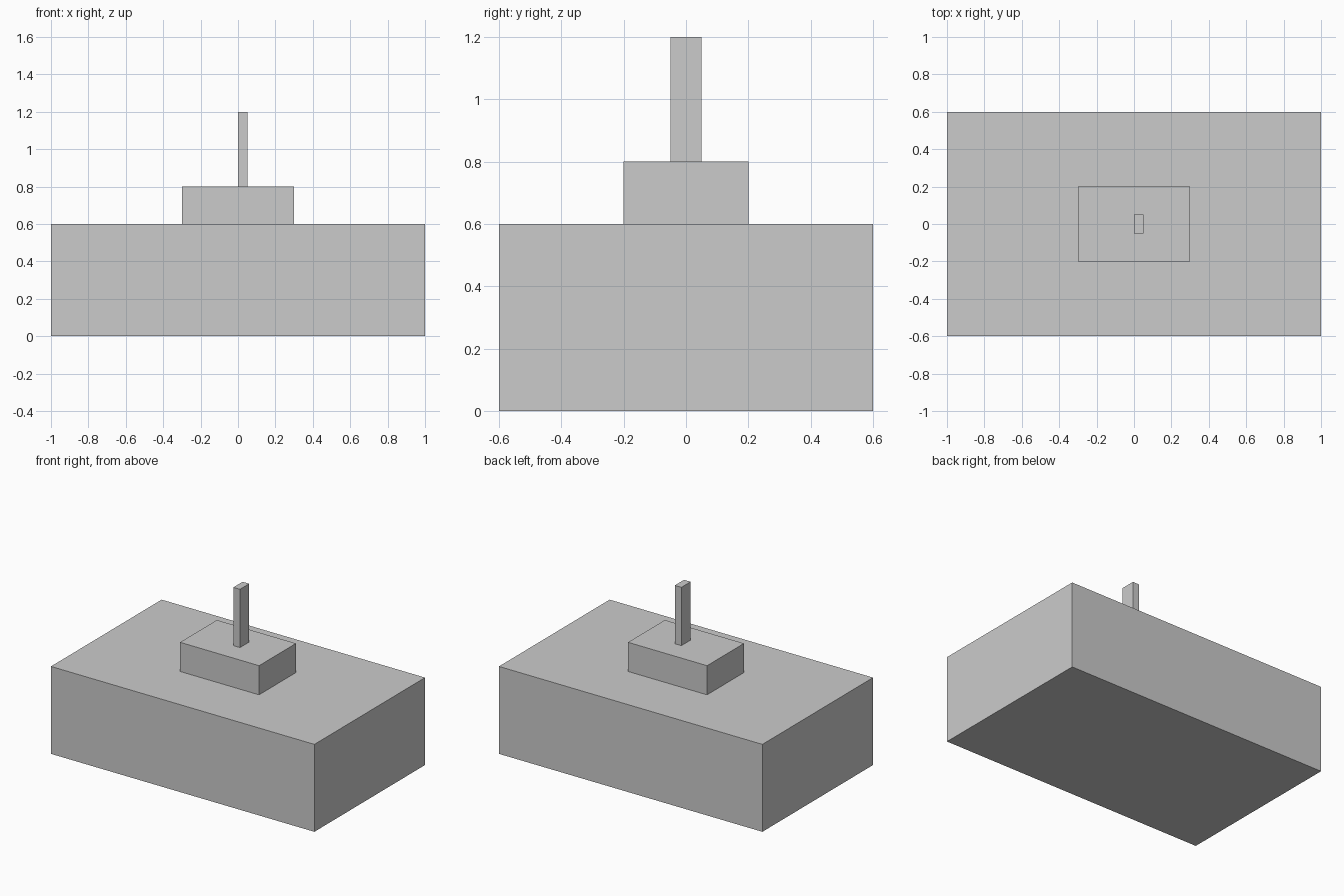
import bpy

if "Cube" in bpy.data.objects:
    bpy.data.objects.remove(bpy.data.objects["Cube"])


def box(name, x, y, z):
    """Add a box spanning the given (min, max) ranges."""
    spans = (x, y, z)
    bpy.ops.mesh.primitive_cube_add(size=1, location=[(a + b) / 2 for a, b in spans])
    obj = bpy.context.object
    obj.name = name
    obj.scale = [b - a for a, b in spans]
    bpy.ops.object.transform_apply(location=False, rotation=False, scale=True)
    return obj


# Large base block
box("base_block", (-1, 1), (-0.6, 0.6), (0, 0.6))
# Smaller raised block on top
box("raised_block", (-0.3, 0.3), (-0.2, 0.2), (0.6, 0.8))
# Thin upright post, offset to the right of centre
box("upright_post", (0, 0.05), (-0.05, 0.05), (0.8, 1.2))
